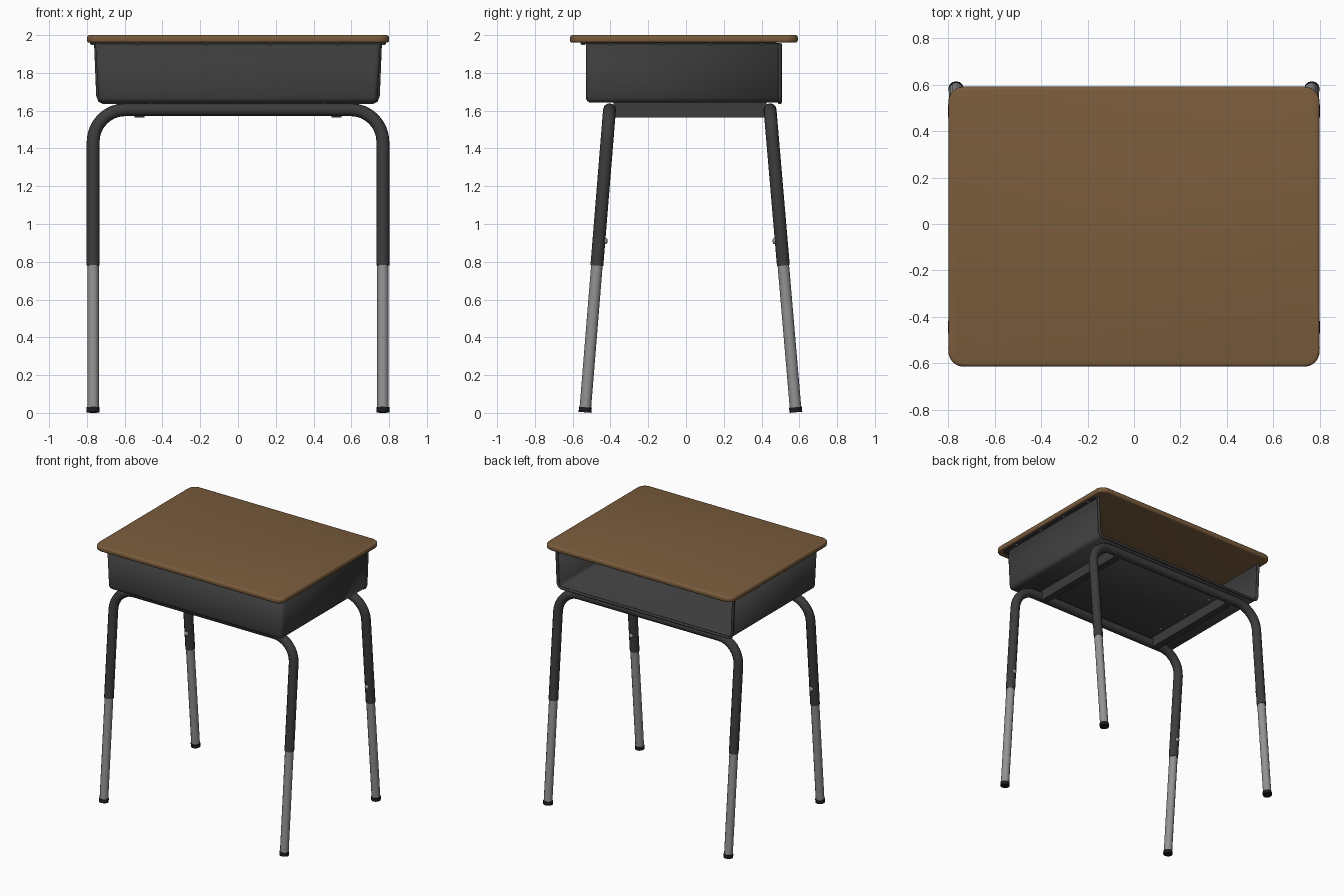
import bpy, bmesh, math
from mathutils import Vector

if "Cube" in bpy.data.objects:
    bpy.data.objects.remove(bpy.data.objects["Cube"])


def material(name, rgb):
    m = bpy.data.materials.new(name)
    m.diffuse_color = (*rgb, 1)
    m.use_nodes = True
    m.node_tree.nodes["Principled BSDF"].inputs["Base Color"].default_value = m.diffuse_color
    return m


WOOD = material("brown wood", (0.195, 0.108, 0.046))
BLACK = material("dark painted metal", (0.045, 0.045, 0.045))
STEEL = material("grey steel", (0.29, 0.29, 0.29))
RUBBER = material("black rubber", (0.012, 0.012, 0.012))


def finish(ob, mat, angle=35):
    ob.data.materials.clear()
    ob.data.materials.append(mat)
    bpy.ops.object.select_all(action='DESELECT')
    ob.select_set(True)
    bpy.context.view_layer.objects.active = ob
    bpy.ops.object.shade_smooth_by_angle(angle=math.radians(angle))
    return ob


def from_bmesh(name, bm, mat):
    me = bpy.data.meshes.new(name)
    bm.to_mesh(me)
    bm.free()
    ob = bpy.data.objects.new(name, me)
    bpy.context.collection.objects.link(ob)
    return finish(ob, mat)


def new_box(lo, hi):
    bm = bmesh.new()
    bmesh.ops.create_cube(bm, size=1)
    for v in bm.verts:
        v.co = Vector([(a + b) / 2 + c * (b - a) for a, b, c in zip(lo, hi, v.co)])
    return bm


def box(name, lo, hi, mat):
    return from_bmesh(name, new_box(lo, hi), mat)


def tube(name, pts, radius, mat):
    cu = bpy.data.curves.new(name, 'CURVE')
    cu.dimensions = '3D'
    cu.bevel_depth = radius
    cu.bevel_resolution = 4
    cu.use_fill_caps = True
    sp = cu.splines.new('POLY')
    sp.points.add(len(pts) - 1)
    for p, co in zip(sp.points, pts):
        p.co = (*co, 1)
    ob = bpy.data.objects.new(name, cu)
    bpy.context.collection.objects.link(ob)
    bpy.ops.object.select_all(action='DESELECT')
    ob.select_set(True)
    bpy.context.view_layer.objects.active = ob
    bpy.ops.object.convert(target='MESH')
    return finish(bpy.context.object, mat, 40)


def rivet(name, pos, radius, flat, mat=STEEL):
    # flattened ball head; flat gives the scale on each axis
    bpy.ops.mesh.primitive_uv_sphere_add(segments=12, ring_count=6, radius=radius, location=pos)
    ob = bpy.context.object
    ob.name = name
    ob.scale = flat
    return finish(ob, mat, 60)


# Desktop: slab with rounded corners and softened rim
bm = new_box((-0.80, -0.615, 1.96), (0.80, 0.592, 2.0))
upright = [e for e in bm.edges if abs(e.verts[0].co.z - e.verts[1].co.z) > 0.01]
bmesh.ops.bevel(bm, geom=upright, offset=0.065, segments=8, profile=0.5, affect='EDGES')
rim = [e for e in bm.edges if abs(e.verts[0].co.z - e.verts[1].co.z) < 0.001]
bmesh.ops.bevel(bm, geom=rim, offset=0.013, segments=3, profile=0.5, affect='EDGES')
from_bmesh("desktop", bm, WOOD)

# Book box: tapered sheet tray, open at the top and back
bm = new_box((-0.755, -0.53, 1.642), (0.755, 0.50, 1.958))
for v in bm.verts:
    if v.co.z < 1.8:
        v.co.x *= 0.738 / 0.755
bm.normal_update()
gone = [f for f in bm.faces if f.normal.z > 0.9 or f.normal.y > 0.9]
bmesh.ops.delete(bm, geom=gone, context='FACES')
folds = [e for e in bm.edges if len(e.link_faces) == 2]
bmesh.ops.bevel(bm, geom=folds, offset=0.028, segments=4, profile=0.5, affect='EDGES')
tray = from_bmesh("book_box", bm, BLACK)
mod = tray.modifiers.new("sheet thickness", 'SOLIDIFY')
mod.thickness = 0.008
mod.offset = -1

# Rolled lip around the open back edge
lip = [(0.752, 1.955), (0.741, 1.68), (0.732, 1.655), (0.71, 1.644)]
lip = lip + [(-x, z) for x, z in reversed(lip)]
tube("back_lip", [(x, 0.497, z) for x, z in lip], 0.010, BLACK)

# Mounting flanges with rivets under the desktop
box("front_flange", (-0.755, -0.558, 1.952), (0.755, -0.525, 1.961), BLACK)
for x in (-0.53, -0.17, 0.17, 0.53):
    rivet("front_flange_rivet", (x, -0.544, 1.952), 0.011, (1, 1, 0.5))
for s in (-1, 1):
    xs = sorted((s * 0.75, s * 0.783))
    box("side_flange", (xs[0], -0.53, 1.952), (xs[1], 0.48, 1.961), BLACK)
    for y in (-0.40, -0.13, 0.13, 0.40):
        rivet("side_flange_rivet", (s * 0.769, y, 1.952), 0.011, (1, 1, 0.5))

# Leg frames: bent tube, steel extensions, rubber feet and bolts
X, TOP, R = 0.767, 1.605, 0.17
for label, y_top, y_foot in (("front", -0.405, -0.535), ("back", 0.445, 0.582)):
    def on_frame(x, z):
        return Vector((x, y_top + (y_foot - y_top) * (TOP - z) / TOP, z))

    half = [(X, 0.78)]
    for i in range(9):
        a = math.pi / 2 * i / 8
        half.append((X - R + R * math.cos(a), TOP - R + R * math.sin(a)))
    path = half + [(-x, z) for x, z in reversed(half)]
    tube(label + "_frame", [on_frame(x, z) for x, z in path], 0.034, BLACK)
    inward = 1 if label == "front" else -1
    for s in (-1, 1):
        tube(label + "_leg_extension", [on_frame(s * X, 0.02), on_frame(s * X, 0.82)], 0.0305, STEEL)
        tube(label + "_foot", [on_frame(s * X, 0.003), on_frame(s * X, 0.03)], 0.034, RUBBER)
        rivet(label + "_leg_bolt", on_frame(s * X, 0.91) + Vector((0, inward * 0.035, 0)),
              0.017, (1, 0.7, 1))

# Support rails under the box, joining the two frames
for s in (-1, 1):
    xs = sorted((s * 0.50, s * 0.545))
    box("support_rail_base", (xs[0], -0.385, 1.563), (xs[1], 0.425, 1.571), BLACK)
    for x in xs:
        box("support_rail_side", (x - 0.004, -0.385, 1.563), (x + 0.004, 0.425, 1.643), BLACK)
    for y in (-0.25, 0.02, 0.29):
        rivet("box_floor_rivet", (s * 0.46, y, 1.641), 0.012, (1, 1, 0.5))
